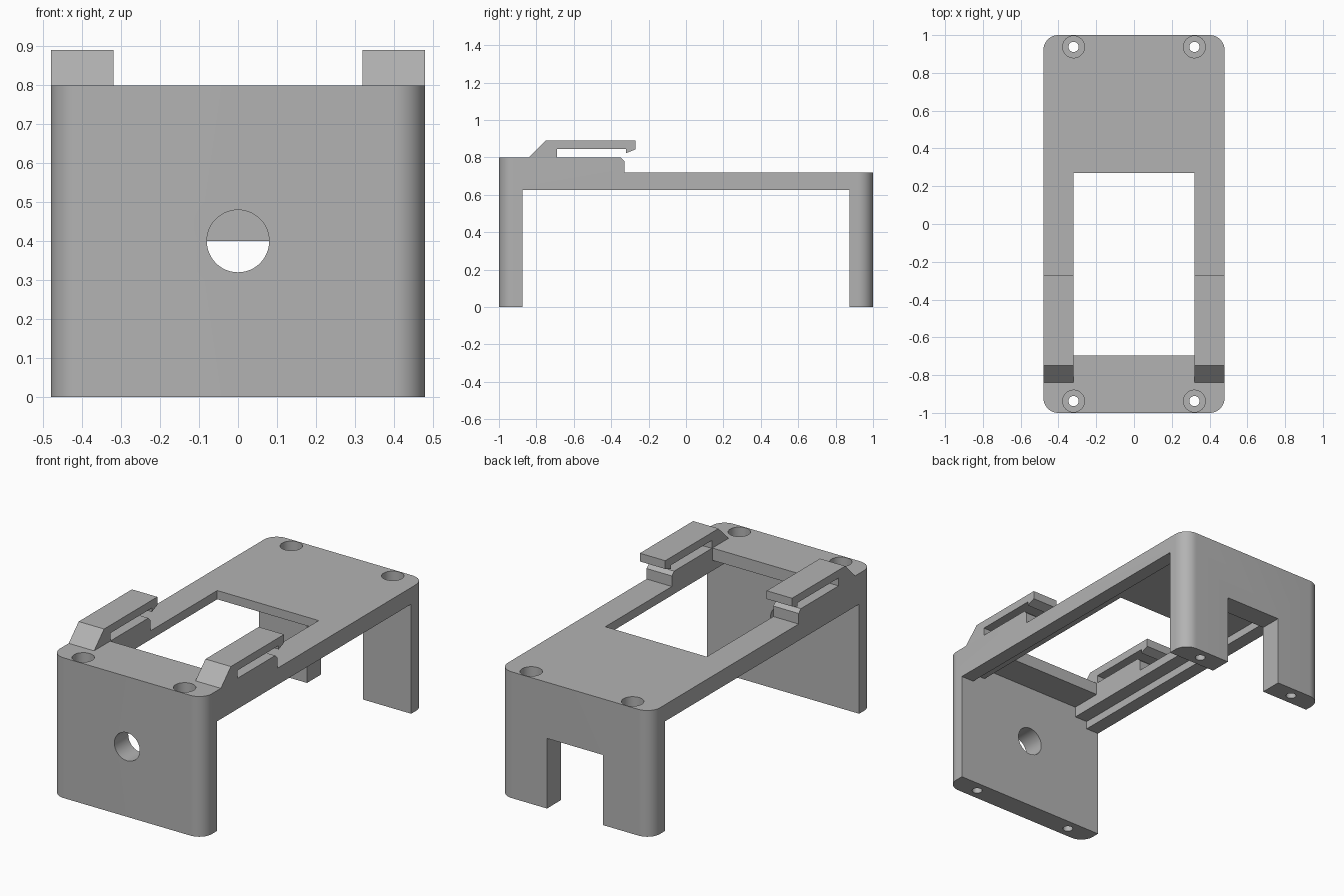
import bpy, bmesh, math
from mathutils import Vector

if "Cube" in bpy.data.objects:
    bpy.data.objects.remove(bpy.data.objects["Cube"], do_unlink=True)

grey = bpy.data.materials.new("matte grey")
grey.use_nodes = True
tone = (0.45, 0.45, 0.45, 1)
grey.diffuse_color = tone
grey.node_tree.nodes["Principled BSDF"].inputs["Base Color"].default_value = tone


def prism(name, outline, direction):
    """Extrude a closed 3D outline along a direction."""
    bm = bmesh.new()
    face = bm.faces.new([bm.verts.new(p) for p in outline])
    top = bmesh.ops.extrude_face_region(bm, geom=[face])["geom"]
    bmesh.ops.translate(bm, vec=Vector(direction),
                        verts=[v for v in top if isinstance(v, bmesh.types.BMVert)])
    bmesh.ops.recalc_face_normals(bm, faces=bm.faces)
    mesh = bpy.data.meshes.new(name)
    bm.to_mesh(mesh)
    bm.free()
    mesh.materials.append(grey)
    obj = bpy.data.objects.new(name, mesh)
    bpy.context.collection.objects.link(obj)
    return obj


def side_prism(name, profile, x0, x1):
    return prism(name, [(x0, y, z) for y, z in profile], (x1 - x0, 0, 0))


def box(name, x, y, z):
    return side_prism(name, [(y[0], z[0]), (y[1], z[0]), (y[1], z[1]), (y[0], z[1])], *x)


def arc(cx, cy, r, start, sweep, n):
    return [(cx + r * math.cos(start + sweep * i / n),
             cy + r * math.sin(start + sweep * i / n)) for i in range(n + 1)]


def bore(name, x, y, r, z0, z1):
    ring = arc(x, y, r, 0, math.tau, 32)[:-1]
    return prism(name, [(a, b, z0) for a, b in ring], (0, 0, z1 - z0))


def boolean(obj, tool, operation="DIFFERENCE"):
    tool.hide_render = True
    mod = obj.modifiers.new("cut", "BOOLEAN")
    mod.operation, mod.solver, mod.object = operation, "EXACT", tool
    bpy.context.view_layer.objects.active = obj
    bpy.ops.object.modifier_apply(modifier=mod.name)
    bpy.data.objects.remove(tool, do_unlink=True)


# Frame: stepped side profile trimmed to a rounded footprint
W, WALL, R = 0.48, 0.875, 0.08
profile = [(-1.1, 0), (-WALL, 0), (-WALL, 0.625), (WALL, 0.625), (WALL, 0), (1.1, 0),
           (1.1, 0.72), (-0.33, 0.72), (-0.33, 0.78), (-0.35, 0.8), (-1.1, 0.8)]
frame = side_prism("frame", profile, -0.6, 0.6)
footprint = []
for i, (sx, sy) in enumerate([(1, 1), (-1, 1), (-1, -1), (1, -1)]):
    footprint += arc(sx * (W - R), sy * (1 - R), R, i * math.pi / 2, math.pi / 2, 12)
boolean(frame, prism("footprint", [(x, y, -0.1) for x, y in footprint], (0, 0, 1.2)),
        "INTERSECT")

# Deck window, underside recesses and back notch
boolean(frame, box("window", (-0.32, 0.32), (-0.695, 0.27), (0.5, 1)))
boolean(frame, box("deck_recess", (-0.4, 0.4), (-WALL, WALL), (0.55, 0.67)))
boolean(frame, box("front_recess", (-0.32, 0.32), (-WALL, -0.6), (0.55, 0.73)))
boolean(frame, box("back_notch", (-0.177, 0.177), (0.8, 1.1), (-0.1, 0.4)))

# Cable hole in the front wall
ring = arc(0, 0.4, 0.08, 0, math.tau, 48)[:-1]
boolean(frame, prism("cable_hole", [(x, -1.1, z) for x, z in ring], (0, 0.3, 0)))

# Counterbored screw holes through the corner walls
for x in (-0.32, 0.32):
    for y, top in ((-0.9375, 0.8), (0.9375, 0.72)):
        boolean(frame, bore("screw_hole", x, y, 0.027, -0.1, 1))
        boolean(frame, bore("screw_head", x, y, 0.058, top - 0.12, 1))

# Spring clips on both side rails
clip = [(-0.84, 0.8), (-0.75, 0.89), (-0.27, 0.89), (-0.27, 0.843), (-0.32, 0.823),
        (-0.32, 0.845), (-0.69, 0.845), (-0.69, 0.8)]
for name, x0, x1 in (("left_clip", 0.32, W), ("right_clip", -W, -0.32)):
    side_prism(name, clip, x0, x1)

# Smooth the round corners and bores, keep edges crisp
bpy.ops.object.select_all(action="DESELECT")
frame.select_set(True)
bpy.context.view_layer.objects.active = frame
bpy.ops.object.shade_smooth_by_angle(angle=math.radians(30))
